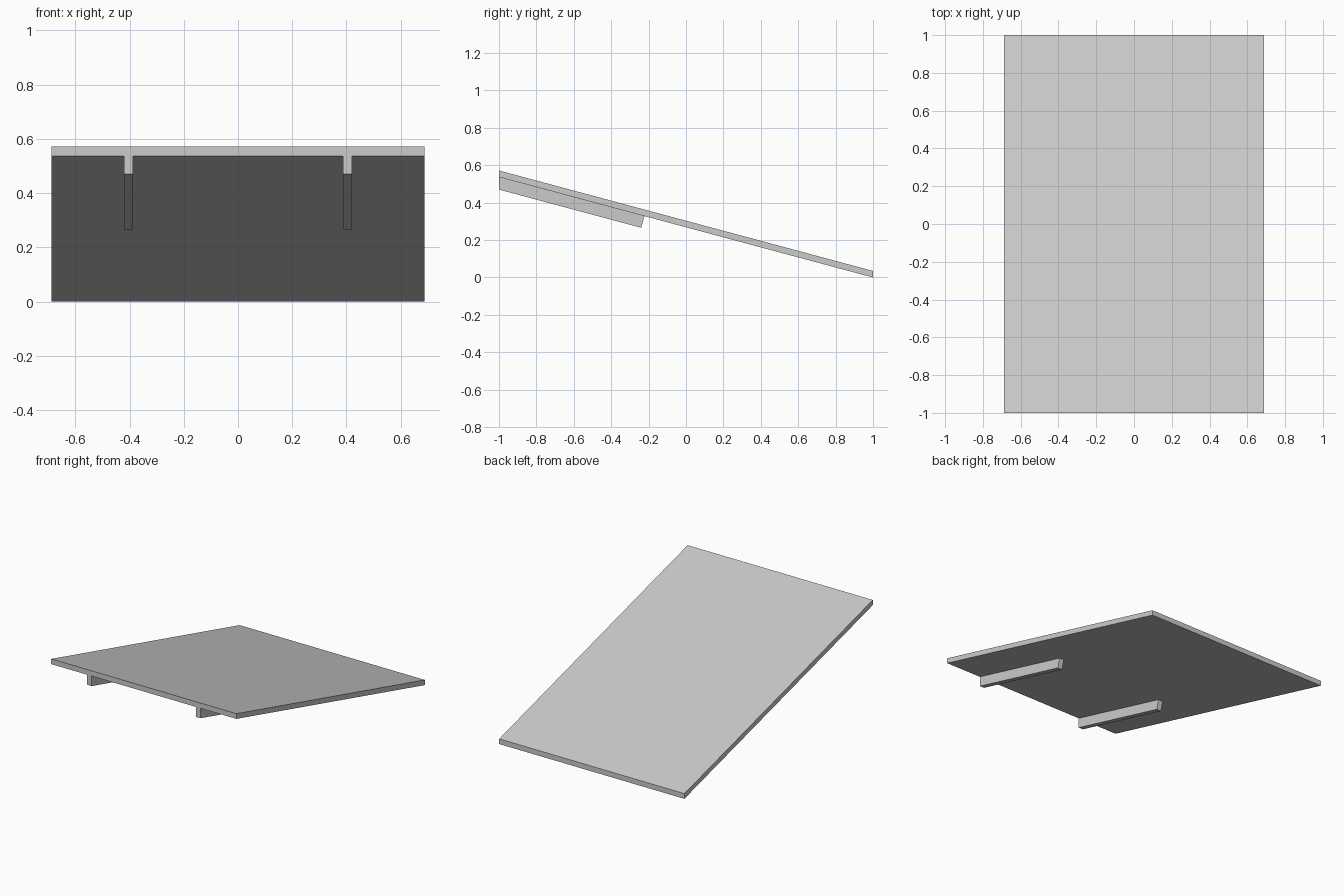
import bpy
import bmesh

cube = bpy.data.objects.get("Cube")
if cube:
    bpy.data.objects.remove(cube, do_unlink=True)

# Single flat grey
grey = bpy.data.materials.new("light_grey")
grey.use_nodes = True
colour = (0.6, 0.6, 0.6, 1)
grey.diffuse_color = colour
grey.node_tree.nodes["Principled BSDF"].inputs["Base Color"].default_value = colour


def extrude_profile(name, profile, x_min, x_max):
    """Extrude a side profile of (y, z) points across x."""
    bm = bmesh.new()
    face = bm.faces.new([bm.verts.new((x_min, y, z)) for y, z in profile])
    result = bmesh.ops.extrude_face_region(bm, geom=[face])
    verts = [v for v in result["geom"] if isinstance(v, bmesh.types.BMVert)]
    bmesh.ops.translate(bm, verts=verts, vec=(x_max - x_min, 0, 0))
    bmesh.ops.recalc_face_normals(bm, faces=bm.faces)
    mesh = bpy.data.meshes.new(name)
    bm.to_mesh(mesh)
    bm.free()
    mesh.materials.append(grey)
    obj = bpy.data.objects.new(name, mesh)
    bpy.context.collection.objects.link(obj)
    return obj


# Sloping board with upright ends
extrude_profile("sloping_board",
                [(-1, 0.537), (1, 0), (1, 0.035), (-1, 0.572)], -0.688, 0.688)

# Pair of support rails under the raised end, cut square at the rear
rail = [(-1, 0.537), (-1, 0.47), (-0.24, 0.266), (-0.222, 0.328)]
for side, x in (("right", -0.404), ("left", 0.404)):
    extrude_profile(side + "_rail", rail, x - 0.017, x + 0.017)
